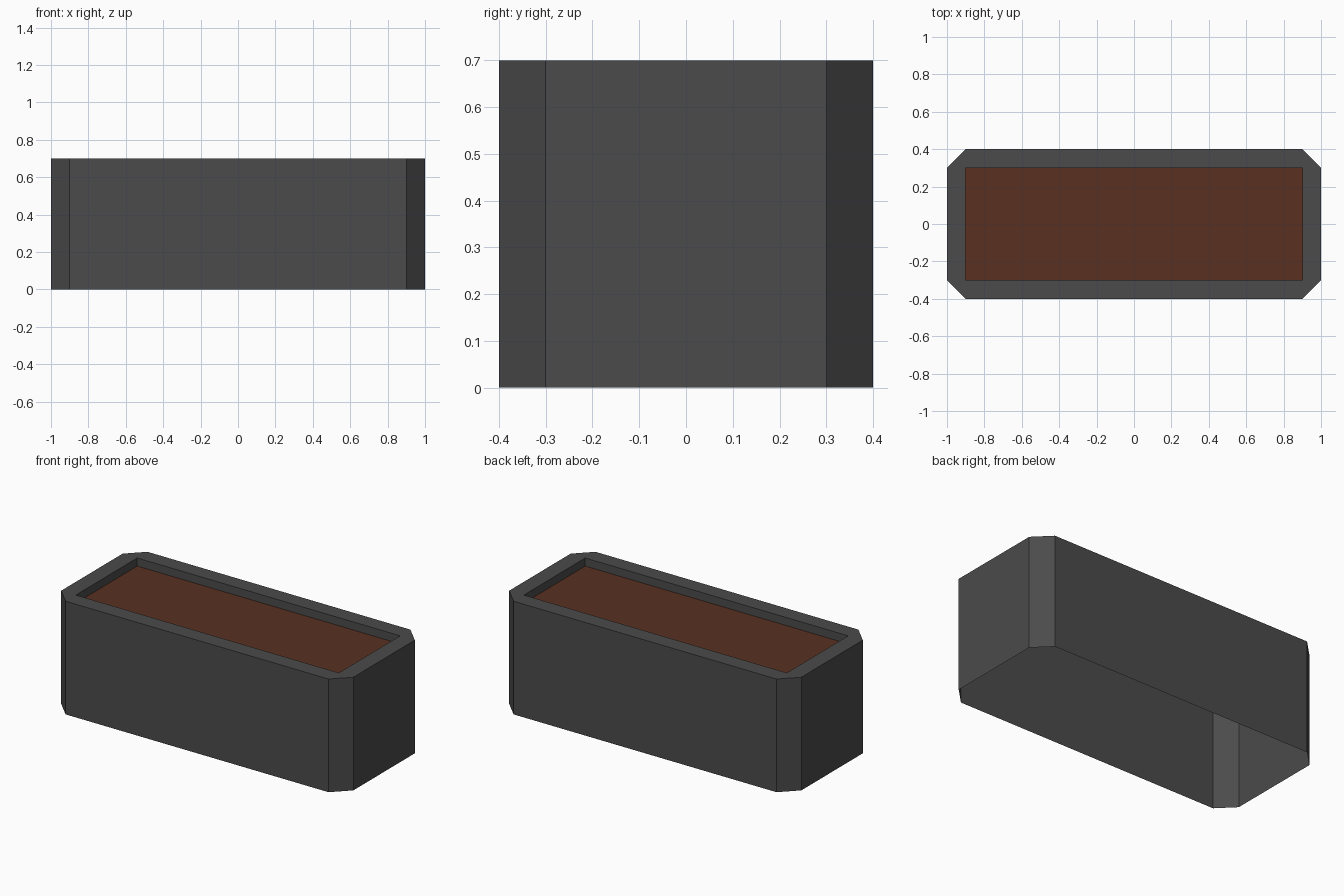
import bpy, bmesh

if "Cube" in bpy.data.objects:
    bpy.data.objects.remove(bpy.data.objects["Cube"])

HX, HY, H = 1.0, 0.4, 0.7      # outer half sizes and height
T = 0.1                        # rim width and corner chamfer
SOIL_Z = 0.65                  # soil sits just below the rim


def make_object(name, bm, color):
    mesh = bpy.data.meshes.new(name)
    bm.to_mesh(mesh)
    bm.free()
    obj = bpy.data.objects.new(name, mesh)
    bpy.context.collection.objects.link(obj)
    mat = bpy.data.materials.new(name + "_material")
    mat.diffuse_color = (*color, 1)
    mat.use_nodes = True
    mat.node_tree.nodes["Principled BSDF"].inputs["Base Color"].default_value = mat.diffuse_color
    mesh.materials.append(mat)


def ring(bm, points, z):
    return [bm.verts.new((x, y, z)) for x, y in points]


def bridge(bm, a, b):
    n = len(a)
    for i in range(n):
        j = (i + 1) % n
        bm.faces.new((a[i], a[j], b[j], b[i]))


# Plan outlines, counter-clockwise: inner rectangle and chamfered outer octagon
inner, outer = [], []
for sx, sy in ((1, -1), (1, 1), (-1, 1), (-1, -1)):
    inner.append((sx * (HX - T), sy * (HY - T)))
    pair = [(sx * HX, sy * (HY - T)), (sx * (HX - T), sy * HY)]
    outer += pair if sx * sy > 0 else pair[::-1]

# Planter box: outer walls (open underneath), flat rim, short inner lip
bm = bmesh.new()
base = ring(bm, outer, 0)
top = ring(bm, outer, H)
lip = ring(bm, inner, H)
lip_base = ring(bm, inner, SOIL_Z)
bridge(bm, base, top)
bridge(bm, lip, lip_base)
for i in range(4):
    j = (i + 1) % 4
    bm.faces.new((top[2 * i], top[2 * i + 1], lip[i]))
    bm.faces.new((top[2 * i + 1], top[2 * j], lip[j], lip[i]))
make_object("planter_box", bm, (0.07, 0.07, 0.07))

# Soil surface
bm = bmesh.new()
bm.faces.new(ring(bm, inner, SOIL_Z))
make_object("soil", bm, (0.1, 0.03, 0.015))
